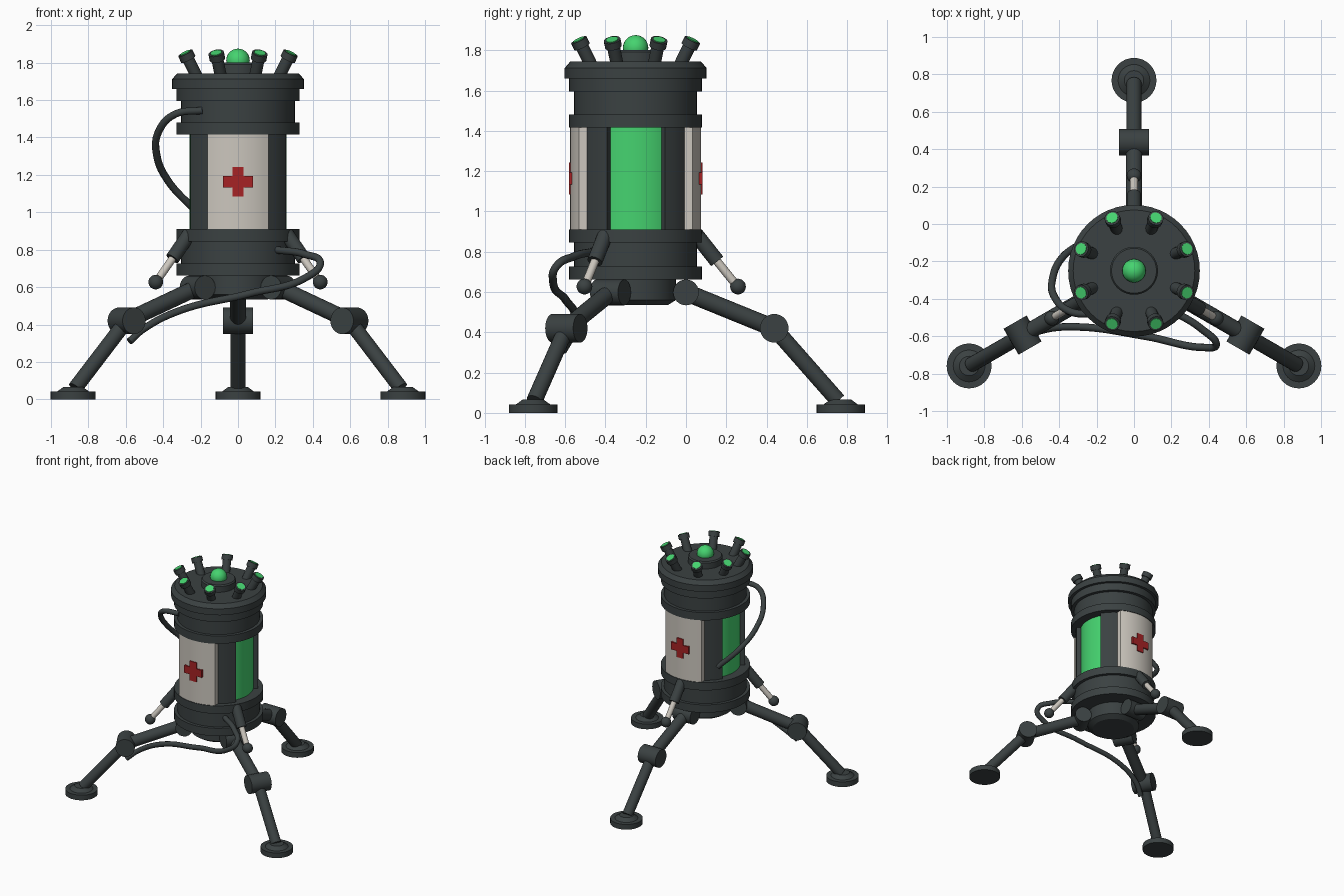
import bpy, bmesh, math
from mathutils import Vector, Matrix

cube = bpy.data.objects.get("Cube")
if cube:
    bpy.data.objects.remove(cube, do_unlink=True)


def material(name, color):
    m = bpy.data.materials.new(name)
    m.use_nodes = True
    rgba = (*color, 1)
    m.diffuse_color = rgba
    m.node_tree.nodes["Principled BSDF"].inputs["Base Color"].default_value = rgba
    return m


DARK = material("dark gunmetal", (0.043, 0.053, 0.054))
WHITE = material("warm white", (0.6, 0.565, 0.51))
GREEN = material("glowing green", (0.06, 0.65, 0.16))
RED = material("signal red", (0.38, 0.016, 0.018))

CENTER = Vector((0, -0.25, 0))


def finish(bm, name, mat):
    bmesh.ops.recalc_face_normals(bm, faces=bm.faces[:])
    me = bpy.data.meshes.new(name)
    bm.to_mesh(me)
    bm.free()
    ob = bpy.data.objects.new(name, me)
    bpy.context.collection.objects.link(ob)
    me.materials.append(mat)
    bpy.ops.object.select_all(action='DESELECT')
    ob.select_set(True)
    bpy.context.view_layer.objects.active = ob
    bpy.ops.object.shade_smooth_by_angle(angle=math.radians(32))
    return ob


def lathe(name, profile, mat, center=CENTER, steps=48):
    """Spin an (r, z) outline, closed onto the axis, around the vertical."""
    bm = bmesh.new()
    pts = [(0, profile[0][1])] + profile + [(0, profile[-1][1])]
    vs = [bm.verts.new(center + Vector((r, 0, z))) for r, z in pts]
    es = [bm.edges.new(pair) for pair in zip(vs, vs[1:])]
    bmesh.ops.spin(bm, geom=vs + es, cent=center, axis=(0, 0, 1),
                   angle=math.tau, steps=steps)
    bmesh.ops.remove_doubles(bm, verts=bm.verts[:], dist=0.0005)
    return finish(bm, name, mat)


def rod(name, a, b, radius, mat, sides=20):
    a, b = Vector(a), Vector(b)
    rot = (b - a).to_track_quat('Z', 'Y').to_matrix().to_4x4()
    bm = bmesh.new()
    bmesh.ops.create_cone(bm, cap_ends=True, segments=sides, radius1=radius,
                          radius2=radius, depth=(b - a).length,
                          matrix=Matrix.Translation((a + b) / 2) @ rot)
    return finish(bm, name, mat)


def ball(name, pos, radius, mat):
    bm = bmesh.new()
    bmesh.ops.create_uvsphere(bm, u_segments=24, v_segments=14, radius=radius,
                              matrix=Matrix.Translation(pos))
    return finish(bm, name, mat)


def prism(name, outline, shift, mat, place=Matrix()):
    """Extrude a flat (x, y, z) outline along shift."""
    bm = bmesh.new()
    face = bm.faces.new([bm.verts.new(place @ Vector(p)) for p in outline])
    ext = bmesh.ops.extrude_face_region(bm, geom=[face], use_keep_orig=True)
    moved = [g for g in ext["geom"] if isinstance(g, bmesh.types.BMVert)]
    bmesh.ops.translate(bm, verts=moved, vec=place.to_3x3() @ Vector(shift))
    return finish(bm, name, mat)


def arc(radius, start, end, count, z):
    angles = [math.radians(start + (end - start) * i / count) for i in range(count + 1)]
    return [(radius * math.cos(a), radius * math.sin(a), z) for a in angles]


def cable(name, points, radius):
    cu = bpy.data.curves.new(name, 'CURVE')
    cu.dimensions = '3D'
    cu.bevel_depth = radius
    cu.bevel_resolution = 3
    cu.use_fill_caps = True
    cu.resolution_u = 10
    sp = cu.splines.new('BEZIER')
    sp.bezier_points.add(len(points) - 1)
    for bp, p in zip(sp.bezier_points, points):
        bp.co = p
        bp.handle_left_type = bp.handle_right_type = 'AUTO'
    cu.materials.append(DARK)
    ob = bpy.data.objects.new(name, cu)
    bpy.context.collection.objects.link(ob)


# Canister body: lower collar, glowing core, upper collar and lid
lathe("lower_collar", [(0.33, 0.663), (0.33, 0.727), (0.305, 0.727), (0.305, 0.845),
                       (0.33, 0.845), (0.33, 0.91)], DARK)
lathe("glowing_core", [(0.258, 0.9), (0.258, 1.43)], GREEN)
lathe("upper_collar", [(0.33, 1.417), (0.33, 1.48), (0.305, 1.48), (0.305, 1.595),
                       (0.33, 1.595), (0.33, 1.66), (0.352, 1.66), (0.352, 1.712),
                       (0.325, 1.743)], DARK)
lathe("hub", [(0.16, 0.535), (0.2, 0.56), (0.2, 0.67)], DARK)

# Corner bars between the windows
for i in range(4):
    a = 30 + 90 * i
    outline = arc(0.293, a, a + 31, 3, 0.9) + arc(0.2, a + 31, a, 3, 0.9)
    prism("corner_bar", outline, (0, 0, 0.53), DARK, Matrix.Translation(CENTER))

# White panels with raised crosses, front and back
for side, turn in (("front", 180), ("back", 0)):
    place = Matrix.Translation(CENTER) @ Matrix.Rotation(math.radians(turn), 4, 'Z')
    outline = arc(0.325, 60, 120, 12, 0.905) + [(-0.163, 0.2, 0.905), (0.163, 0.2, 0.905)]
    prism(side + "_panel", outline, (0, 0, 0.515), WHITE, place)
    w, h = 0.03, 0.079
    quarter = [(w, h), (w, w), (h, w)]
    cross = []
    for k in range(4):
        rot = Matrix.Rotation(-k * math.pi / 2, 2)
        cross += [rot @ Vector(p) for p in quarter]
    prism(side + "_cross", [(p.x, 0.305, 1.163 + p.y) for p in cross],
          (0, 0.026, 0), RED, place)

# Dome light on the lid
lathe("dome_base", [(0.128, 1.74), (0.128, 1.79), (0.12, 1.8)], DARK)
ball("dome_light", CENTER + Vector((0, 0, 1.812)), 0.063, GREEN)

# Ring of tilted lamps
for i in range(8):
    a = math.radians(22.5 + 45 * i)
    out = Vector((math.cos(a), math.sin(a), 0))
    base = CENTER + out * 0.238 + Vector((0, 0, 1.725))
    axis = (out * 0.47 + Vector((0, 0, 0.88))).normalized()
    rod("lamp_stem", base, base + axis * 0.12, 0.032, DARK, 16)
    rod("lamp_head", base + axis * 0.105, base + axis * 0.143, 0.042, DARK, 16)
    rod("lamp_lens", base + axis * 0.14, base + axis * 0.147, 0.031, GREEN, 16)

# Three legs, each with hinge, knee, foot and piston
for name, deg in (("back", 90), ("right", 210), ("left", 330)):
    a = math.radians(deg)
    out = Vector((math.cos(a), math.sin(a), 0))
    side = Vector((-out.y, out.x, 0))

    def at(r, z):
        return CENTER + out * r + Vector((0, 0, z))

    hip, knee, ankle = at(0.25, 0.598), at(0.688, 0.42), at(1.005, 0.06)
    rod(name + "_hinge", hip - side * 0.08, hip + side * 0.08, 0.064, DARK, 24)
    rod(name + "_upper_leg", hip, knee, 0.044, DARK)
    rod(name + "_knee", knee - side * 0.08, knee + side * 0.08, 0.071, DARK, 28)
    rod(name + "_lower_leg", knee, ankle, 0.04, DARK)
    lathe(name + "_foot", [(0.12, 0), (0.12, 0.042), (0.085, 0.042), (0.052, 0.066)],
          DARK, at(1.018, 0), 32)
    rod(name + "_piston_sleeve", at(0.30, 0.885), at(0.405, 0.752), 0.038, DARK)
    rod(name + "_piston_rod", at(0.39, 0.77), at(0.505, 0.628), 0.021, WHITE, 16)
    ball(name + "_piston_ball", at(0.508, 0.627), 0.039, DARK)

# Loose cables
cable("upper_cable", [(-0.19, -0.48, 1.545), (-0.335, -0.47, 1.525), (-0.425, -0.39, 1.43),
                      (-0.435, -0.29, 1.31), (-0.375, -0.17, 1.17), (-0.23, -0.08, 1.01)], 0.02)
cable("lower_cable", [(0.2, -0.46, 0.8), (0.36, -0.56, 0.775), (0.44, -0.645, 0.725),
                      (0.37, -0.66, 0.655), (0.06, -0.6, 0.565), (-0.31, -0.55, 0.475),
                      (-0.5, -0.57, 0.38), (-0.58, -0.61, 0.31)], 0.02)
